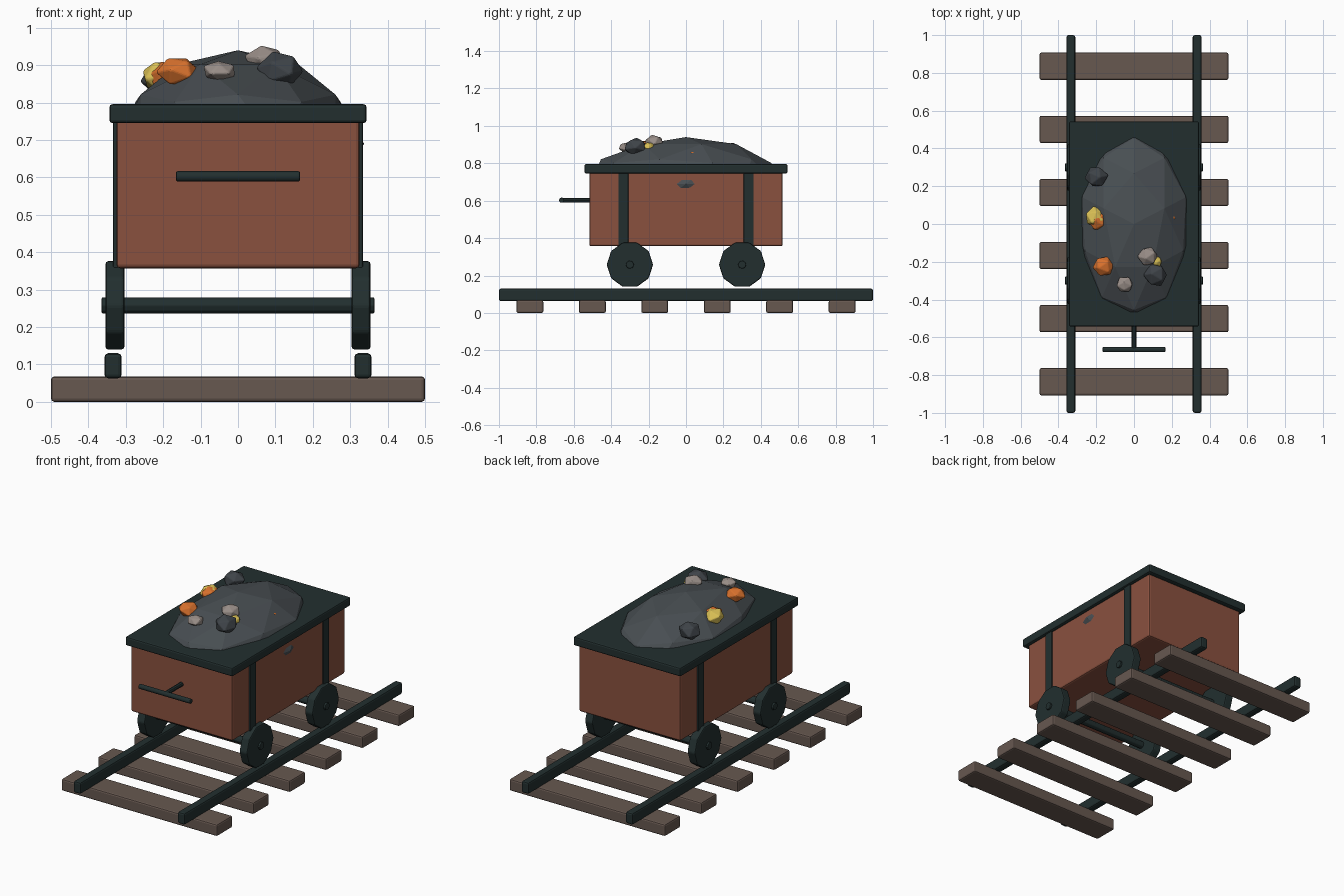
import bpy, bmesh, math, random
from mathutils import Vector, Matrix

if "Cube" in bpy.data.objects:
    bpy.data.objects.remove(bpy.data.objects["Cube"])

random.seed(4)


def mat(name, r, g, b):
    m = bpy.data.materials.new(name)
    lin = [((c / 255 + 0.055) / 1.055) ** 2.4 for c in (r, g, b)]
    m.diffuse_color = (*lin, 1)
    m.use_nodes = True
    m.node_tree.nodes["Principled BSDF"].inputs["Base Color"].default_value = m.diffuse_color
    return m


RUST = mat("rust_red", 138, 81, 63)
IRON = mat("dark_iron", 34, 47, 47)
WOOD = mat("weathered_wood", 103, 88, 80)
COAL = mat("slate_grey", 72, 78, 82)
CHAR = mat("charcoal", 62, 67, 72)
STONE = mat("pale_stone", 152, 141, 135)
COPPER = mat("copper_orange", 216, 113, 45)
GOLD = mat("gold", 218, 192, 85)


def finish(bm, name, material, bevel=0.0):
    me = bpy.data.meshes.new(name)
    bm.to_mesh(me)
    bm.free()
    me.materials.append(material)
    ob = bpy.data.objects.new(name, me)
    bpy.context.collection.objects.link(ob)
    if bevel:
        mod = ob.modifiers.new("bevel", 'BEVEL')
        mod.width = bevel
        mod.segments = 2
    return ob


def box(name, lo, hi, material, bevel=0.008):
    lo, hi = Vector(lo), Vector(hi)
    bm = bmesh.new()
    bmesh.ops.create_cube(bm, size=1, matrix=Matrix.Translation((lo + hi) / 2)
                          @ Matrix.Diagonal((*(hi - lo), 1)))
    return finish(bm, name, material, bevel)


def rod(name, centre, radius, length, axis, sides, material, bevel=0.004):
    rot = Matrix.Rotation(math.pi / 2, 4, 'Y' if axis == 'X' else 'X')
    # first corner points along y for wheels on an x axis
    spin = Matrix.Rotation(math.pi / 2, 4, 'Z')
    bm = bmesh.new()
    bmesh.ops.create_cone(bm, cap_ends=True, segments=sides, radius1=radius, radius2=radius,
                          depth=length, matrix=Matrix.Translation(centre) @ rot)
    if axis == 'X':
        turn = 0 if max(v.co.y for v in bm.verts) - centre[1] > radius * 0.99 else math.pi / sides
        bmesh.ops.rotate(bm, verts=bm.verts, cent=centre, matrix=Matrix.Rotation(turn, 3, 'X'))
    return finish(bm, name, material, bevel)


# Track: sleepers and rails
for i in range(6):
    y = -0.835 + i * 0.334
    box(f"sleeper_{i + 1}", (-0.5, y - 0.072, 0), (0.5, y + 0.072, 0.068), WOOD, 0.009)
for s, side in ((-1, "left"), (1, "right")):
    c = s * 0.334
    box(f"rail_{side}", (c - 0.023, -1, 0.063), (c + 0.023, 1, 0.13), IRON, 0.01)

# Cart tub and rim
box("tub", (-0.325, -0.517, 0.357), (0.325, 0.517, 0.76), RUST, 0.01)
box("rim", (-0.344, -0.543, 0.745), (0.344, 0.543, 0.796), IRON, 0.009)

# Straps, wheels and axles
for y, end in ((-0.335, "front"), (0.335, "back")):
    for s, side in ((-1, "left"), (1, "right")):
        box(f"strap_{end}_{side}", (s * 0.3225 - 0.0115, y - 0.027, 0.356),
            (s * 0.3225 + 0.0115, y + 0.027, 0.75), IRON, 0.005)
        wy = math.copysign(0.3, y)
        rod(f"wheel_{end}_{side}", (s * 0.329, wy, 0.258), 0.124, 0.05, 'X', 10, IRON, 0.007)
    rod(f"axle_{end}", (0, math.copysign(0.3, y), 0.258), 0.022, 0.73, 'X', 8, IRON)

# Push handle
rod("handle_bar", (0, -0.665, 0.603), 0.0145, 0.332, 'X', 8, IRON)
rod("handle_stem", (0, -0.588, 0.603), 0.0125, 0.15, 'Y', 8, IRON, 0)

# Ore mound: low-poly dome sunk into the tub, one corner just breaking the right wall
bm = bmesh.new()
bmesh.ops.create_icosphere(bm, subdivisions=2, radius=1,
                           matrix=Matrix.Rotation(math.pi / 2, 4, 'Z'))
for v in bm.verts:
    x, y, z = v.co
    v.co = (x * (0.337 if x > 0.95 else 0.322), y * (0.51 if y > 0 else 0.535), 0.69 + z * 0.25)
finish(bm, "ore_mound", COAL)


def rock(name, centre, size, material):
    bm = bmesh.new()
    bmesh.ops.create_icosphere(bm, subdivisions=1, radius=1)
    turn = Matrix.Rotation(random.uniform(0, 6), 3, 'Z') @ Matrix.Rotation(random.uniform(0, 3), 3, 'X')
    for v in bm.verts:
        p = turn @ v.co * random.uniform(0.93, 1.08)
        v.co = Vector(centre) + Vector(p[i] * size[i] for i in range(3))
    finish(bm, name, material, 0.004)


# Loose ore pieces
rock("charcoal_rock_back", (-0.198, 0.25, 0.865), (0.062, 0.06, 0.052), CHAR)
rock("charcoal_rock_front", (0.115, -0.27, 0.888), (0.064, 0.064, 0.05), CHAR)
rock("gold_nugget_left", (-0.205, 0.036, 0.868), (0.057, 0.057, 0.046), GOLD)
rock("copper_lump_left", (-0.19, 0.018, 0.868), (0.052, 0.056, 0.046), COPPER)
rock("copper_lump_front", (-0.16, -0.225, 0.884), (0.06, 0.055, 0.042), COPPER)
rock("pale_stone_front", (-0.05, -0.32, 0.884), (0.046, 0.044, 0.03), STONE)
rock("pale_stone_top", (0.073, -0.17, 0.914), (0.056, 0.056, 0.04), STONE)
rock("gold_nugget_right", (0.118, -0.2, 0.885), (0.034, 0.036, 0.03), GOLD)
rock("copper_lump_buried", (0.19, 0.04, 0.838), (0.035, 0.035, 0.035), COPPER)
